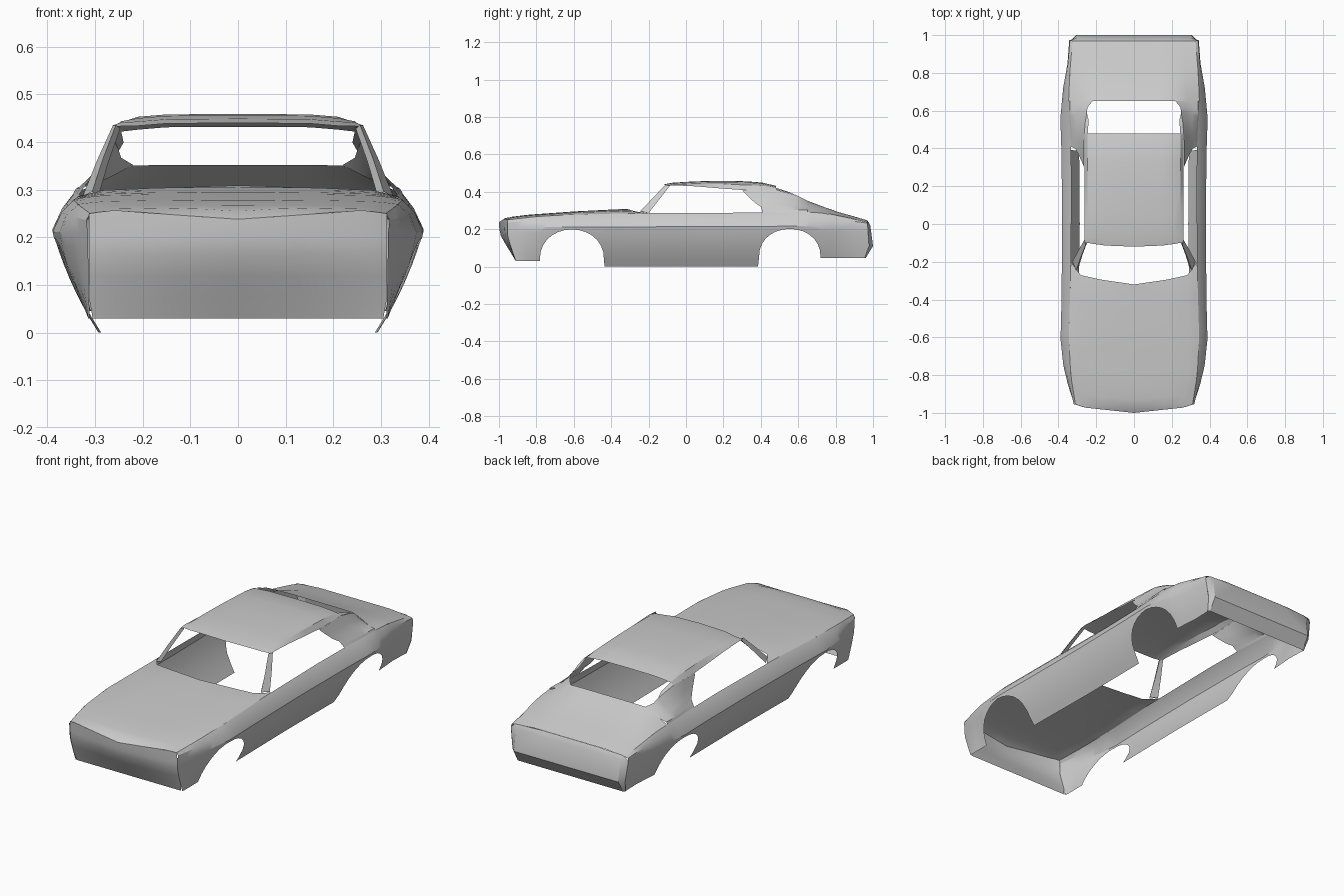
import bpy, bmesh, math
from mathutils import Vector

if "Cube" in bpy.data.objects:
    bpy.data.objects.remove(bpy.data.objects["Cube"])


def curve(keys, t):
    """Piecewise linear lookup in (position, value) keys."""
    if t <= keys[0][0]:
        return keys[0][1]
    for (a, va), (b, vb) in zip(keys, keys[1:]):
        if t <= b:
            return va + (vb - va) * (t - a) / (b - a)
    return keys[-1][1]


def loft(name, rows):
    """Skin rows of points for the right half, then mirror to the left."""
    bm = bmesh.new()
    grid = [[bm.verts.new(p) for p in row] for row in rows]
    for r0, r1 in zip(grid, grid[1:]):
        for i in range(len(r0) - 1):
            bm.faces.new((r0[i], r0[i + 1], r1[i + 1], r1[i]))
    bmesh.ops.remove_doubles(bm, verts=bm.verts, dist=0.0005)
    bm.normal_update()
    out = 0
    for f in bm.faces:
        c = f.calc_center_median()
        out += f.calc_area() * f.normal.dot(c - Vector((0, c.y * 0.75, 0.12)))
    if out < 0:
        bmesh.ops.reverse_faces(bm, faces=bm.faces)
    me = bpy.data.meshes.new(name)
    bm.to_mesh(me)
    bm.free()
    ob = bpy.data.objects.new(name, me)
    bpy.context.collection.objects.link(ob)
    bpy.ops.object.select_all(action='DESELECT')
    ob.select_set(True)
    bpy.context.view_layer.objects.active = ob
    bpy.ops.object.shade_smooth_by_angle(angle=math.radians(28))
    mod = ob.modifiers.new("Mirror", 'MIRROR')
    mod.use_clip = True
    return ob


# Lines along the car: widest crease, shoulder, lower tuck-in, centre heights
CREASE_X = [(-.955, .315), (-.87, .345), (-.75, .374), (-.61, .389), (-.42, .384), (0, .38),
            (.38, .384), (.56, .39), (.72, .375), (.85, .352), (.975, .343)]
SHOULDER_X = [(-.955, .31), (-.8, .335), (-.6, .345), (-.25, .335), (.2, .33), (.45, .335),
              (.65, .346), (.8, .34), (.975, .325)]
SHOULDER_Z = [(-.955, .25), (-.8, .268), (-.6, .279), (-.25, .286), (.45, .289), (.65, .292),
              (.75, .285), (.9, .255), (.975, .236)]
TUCK = [(-.955, .05), (-.8, .7), (-.6, 1), (.6, 1), (.75, .8), (.975, .45)]
HOOD_Z = [(-1, .238), (-.96, .263), (-.85, .277), (-.6, .295), (-.32, .309), (-.2, .29)]
DECK_Z = [(.65, .352), (.7, .333), (.8, .296), (.9, .268), (.975, .246)]
FRONT_Y = [(.03, -.91), (.1, -.935), (.165, -.955)]
REAR_Y = [(.045, .955), (.11, .978), (.24, .97)]


def shoulder(y):
    return Vector((curve(SHOULDER_X, y), y, curve(SHOULDER_Z, y)))


def arch(cy, r, base, top, n=14):
    return [(cy - r * math.cos(math.pi * i / n),
             base + (top - base) * math.sin(math.pi * i / n) ** .85) for i in range(n + 1)]


# Lower edge of the flank with both wheel arches cut in
edge = [(-.955, .03), (-.9, .03), (-.85, .03)] + arch(-.61, .172, .03, .199)
edge += [(-.435, 0)] + [(-.3 + .1 * i, 0) for i in range(7)] + [(.385, 0)]
edge += arch(.555, .165, .045, .202) + [(.78, .045), (.85, .045), (.92, .045), (.975, .045)]


def flank_section(y, zb):
    xc, k, zc = curve(CREASE_X, y), curve(TUCK, y), curve([(-.955, .21), (.975, .218)], y)
    pts = []
    for i in range(7):
        z = zb + (zc - zb) * i / 6
        d = zc - z
        yy = min(max(y, curve(FRONT_Y, z)), curve(REAR_Y, z))
        pts.append(Vector((xc - k * (.22 * d + d * d), yy, z)))
    s = shoulder(min(y, .97))
    pts.append(pts[-1].lerp(s, .55) + Vector((.006, 0, .004)))
    pts.append(s)
    return pts


loft("body_side", [flank_section(y, z) for y, z in edge])

# Hood with a shallow pointed front edge and raised rear lip
hood = []
HOOD_U = [(0, 1), (.25, .97), (.5, .88), (.84, .62), (.93, .3), (1, 0)]
for u, s in HOOD_U:
    yf = curve([(0, -1), (.84, -.972), (1, -.955)], u)
    yb = curve([(0, -.32), (.82, -.28), (1, -.2)], u)
    row = []
    for i in range(13):
        t = (i / 12) ** 1.3
        y = yf + (yb - yf) * t
        p = shoulder(y)
        row.append((p.x * u, y, p.z + (curve(HOOD_Z, y) - p.z) * s))
    hood.append(row)
loft("hood", hood)

# Front panel curving down and back under the hood edge
nose = []
for f, z, y, v in [(1, 0, -1, 1), (0, .2, -.998, 1), (0, .165, -.99, .85),
                   (0, .12, -.965, .6), (0, .075, -.937, .3), (0, .03, -.91, 0)]:
    row = []
    for x, zt, push in [(0, .238, 0), (.13, .247, .014), (.26, .257, .028), (.313, .25, .045)]:
        row.append((x - (.008 if z == .03 and x > .3 else 0), y + push * v, zt if f else z))
    nose.append(row)
loft("front_panel", nose)

# Roof skin
ROOF_Z = [(-.12, .44), (-.07, .449), (.05, .456), (.2, .459), (.33, .456), (.41, .449), (.48, .432)]
DRIP_Z = [(-.12, .43), (-.07, .435), (.1, .427), (.3, .407), (.48, .412)]
roof = []
for y, zc in ROOF_Z:
    zd = curve(DRIP_Z, y)
    ys = .02 if y < -.1 else 0
    roof.append([(0, y, zc), (.15, y + ys * .3, zc - .001), (.21, y + ys * .7, zc - .006),
                 (.245, y + ys, zc - .35 * (zc - zd) - .003), (.263, y + ys, zd)])
loft("roof", roof)

# Rear roof pillars flowing from roof edge into the rear shoulder
upper = [(.264, .3, .407), (.264, .39, .41), (.263, .48, .412), (.25, .59, .382),
         (.245, .62, .367), (.22, .65, .352)]
lower = [(.312, .4, .32), (.324, .46, .307), (.332, .51, .302), (.337, .57, .302),
         (.34, .61, .302), (.34, .65, .302)]
foot = [.41, .47, .52, .58, .62, .65]
pillar = []
for a, b, fy in zip(upper, lower, foot):
    a, b = Vector(a), Vector(b)
    bend = Vector((-.003, 0, -.006))
    pillar.append([a, a.lerp(b, .35) + bend * .7, a.lerp(b, .7) + bend, b, shoulder(fy)])
loft("rear_pillar", pillar)
# Strip from the roof side down to the rear window edge
loft("rear_window_side", [[(.245, .48, .422), (.24, .55, .399), (.25, .59, .382)],
                          [(.263, .48, .412), (.258, .54, .398), (.25, .59, .382)]])

# Trunk deck
deck = []
for y in [.65, .7, .76, .82, .88, .93, .97]:
    p, zc = shoulder(y), curve(DECK_Z, y)
    deck.append([(p.x * u, y, p.z + (zc - p.z) * s)
                 for u, s in [(0, 1), (.4, 1), (.64, .98), (.8, .55), (.93, .16), (1, 0)]])
loft("trunk_deck", deck)

# Tail panel with chamfered corners
tail = []
for y, z, xe, ye, ze in [(.97, .247, .325, .97, .236), (.985, .222, .343, .97, .218),
                         (1, .11, .329, .978, .11), (.96, .045, .316, .955, .045)]:
    tail.append([(0, y, z), (.16, y, z), (.305, y, z - (.006 if z > .24 else 0)), (xe, ye, ze)])
loft("tail_panel", tail)

# Slim windshield pillars
base = [(.326, -.2, .286), (.306, -.245, .296), (.292, -.225, .29)]
top = [(.263, -.085, .434), (.256, -.112, .436), (.247, -.095, .428)]
loft("windshield_pillar", [[b, Vector(b).lerp(Vector(t), .5) + Vector((.002, 0, 0)), t]
                           for b, t in zip(base + base[:1], top + top[:1])])
